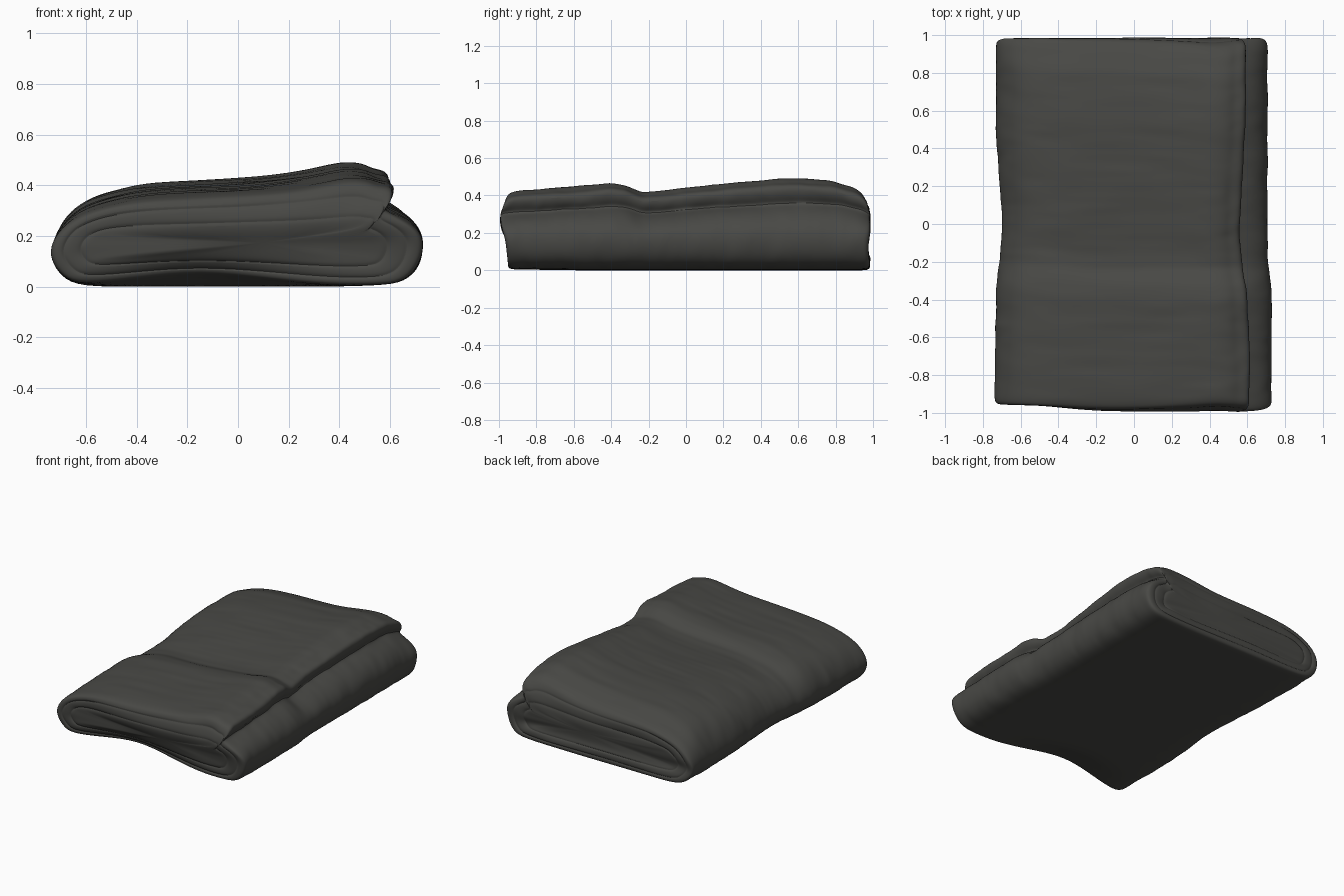
import bpy, bmesh, math
from mathutils import Vector, noise

cube = bpy.data.objects.get("Cube")
if cube:
    bpy.data.objects.remove(cube, do_unlink=True)

# One dark cloth colour
cloth = bpy.data.materials.new("dark grey cloth")
cloth.use_nodes = True
grey = (0.066, 0.066, 0.060, 1)
cloth.diffuse_color = grey
bsdf = cloth.node_tree.nodes["Principled BSDF"]
bsdf.inputs["Base Color"].default_value = grey
bsdf.inputs["Roughness"].default_value = 0.9

# Folded cross-section (x, z): flat base, round fold, sloping top, loose flap, lower fold
SECTION = [(-0.62, 0), (-0.69, 0.04), (-0.735, 0.11), (-0.73, 0.19), (-0.68, 0.28),
           (-0.60, 0.345), (-0.49, 0.38), (-0.37, 0.405), (-0.2, 0.415), (0, 0.425),
           (0.16, 0.44), (0.3, 0.46), (0.42, 0.49), (0.51, 0.485), (0.55, 0.463),
           (0.60, 0.457), (0.618, 0.43), (0.605, 0.385), (0.575, 0.355), (0.61, 0.335),
           (0.67, 0.30), (0.72, 0.24), (0.735, 0.17), (0.715, 0.08), (0.66, 0.02),
           (0.56, 0.005), (0.36, 0), (0.12, 0), (-0.15, 0), (-0.4, 0)]

# Thickness along the length, with a dip where the cloth sags
HEIGHT = [(-1, 0.85), (-0.9, 0.88), (-0.4, 0.955), (-0.32, 0.93), (-0.24, 0.865),
          (-0.15, 0.865), (0, 0.905), (0.3, 0.965), (0.6, 1.01), (0.85, 0.99), (1, 0.87)]


def bump(v, centre, width):
    return math.exp(-((v - centre) / width) ** 2)


def height(t):
    for (a, ha), (b, hb) in zip(HEIGHT, HEIGHT[1:]):
        if t <= b:
            return ha + (hb - ha) * (t - a) / (b - a)
    return HEIGHT[-1][1]


def cloth_point(x, z, t, shrink, inset):
    """Place one section point at length t, pulled towards the fold's core at the ends."""
    core = Vector((max(-0.5, min(0.45, x)), 0.17))
    px, pz = core + (Vector((x, z)) - core) * shrink
    # wavering side folds and a bowed flap edge
    if px < 0:
        px += min(1, -px / 0.6) ** 3 * (0.03 * bump(t, 0, 0.3) - 0.006 * bump(t, -0.8, 0.4))
    else:
        px -= min(1, px / 0.6) ** 3 * 0.022 / (1 + math.exp(-(t + 0.28) * 25))
    if px > 0.4 and z > 0.34:
        px -= 0.03 * bump(t, 0, 0.4)
    if pz > 0.02:
        pz *= 1 + (height(t) - 1) * min(1, pz / 0.3)
    # uneven front and back edges
    front = -0.955 - 0.04 * bump(pz, 0.27, 0.1) / (1 + math.exp(-(px + 0.35) * 14))
    front += 0.08 * bump(px, -0.15, 0.3) * bump(pz, 0, 0.09)
    back = 0.985 - 0.05 * max(0, pz - 0.32) / 0.12 - 0.02 * bump(pz, 0.12, 0.03)
    y = (t + 1) / 2 * (back - front) + front
    y -= math.copysign(inset, t)
    # front underside lifts off the ground
    lift = 0.06 * bump(px, -0.15, 0.3) * bump(t, -1, 0.16)
    pz += lift * max(0, 1 - pz / 0.15)
    # cloth wrinkles, broad and fine
    place = Vector((px, y, pz))
    n = noise.noise_vector(place * 7) * 0.008 + noise.noise_vector(place * 22) * 0.005
    px += n.x
    y += n.y
    if pz > 0.02:
        pz += n.z * 0.8
    return Vector((px, y, max(0, pz)))


# Rings (length, shrink, inset): creased front end, body, creased back end
cap = [(0.25, 0.0), (0.46, 0.0), (0.5, 0.008), (0.54, 0.0), (0.74, 0.0),
       (0.78, 0.008), (0.82, 0.0), (0.94, 0.003), (0.99, 0.016)]
body_steps = 64
rings = [(-1, s, d) for s, d in cap]
rings += [(-0.96 + 1.92 * i / body_steps, 1, 0) for i in range(body_steps + 1)]
rings += [(1, s, d) for s, d in reversed(cap)]

bm = bmesh.new()
loops = [[bm.verts.new(cloth_point(x, z, *ring)) for x, z in SECTION] for ring in rings]
count = len(SECTION)
for lower, upper in zip(loops, loops[1:]):
    for i in range(count):
        j = (i + 1) % count
        bm.faces.new((lower[i], lower[j], upper[j], upper[i]))
bm.faces.new(loops[0])
bm.faces.new(loops[-1])
bmesh.ops.recalc_face_normals(bm, faces=bm.faces)

mesh = bpy.data.meshes.new("folded_cloth")
bm.to_mesh(mesh)
bm.free()
mesh.materials.append(cloth)
towel = bpy.data.objects.new("folded_cloth", mesh)
bpy.context.collection.objects.link(towel)
bpy.context.view_layer.objects.active = towel
towel.select_set(True)
bpy.ops.object.shade_smooth_by_angle(angle=math.radians(60))
soften = towel.modifiers.new("soften", 'SUBSURF')
soften.levels = soften.render_levels = 2
